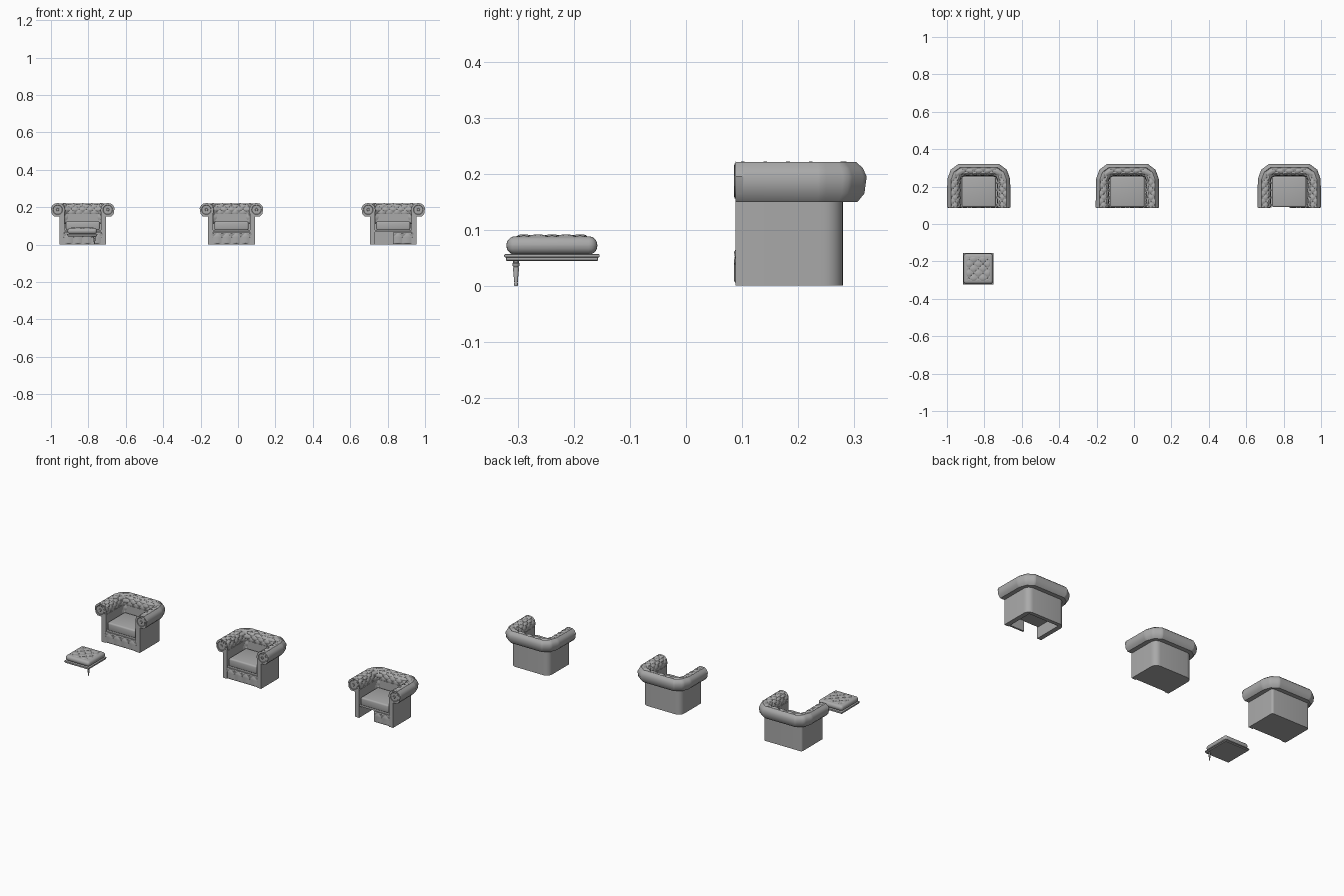
import bpy, bmesh, math
from mathutils import Matrix, Vector

cube = bpy.data.objects.get("Cube")
if cube:
    bpy.data.objects.remove(cube)

grey = bpy.data.materials.new("grey_leather")
grey.use_nodes = True
grey.diffuse_color = (0.4, 0.4, 0.4, 1)
grey.node_tree.nodes["Principled BSDF"].inputs["Base Color"].default_value = (0.4, 0.4, 0.4, 1)
made = []


def add(name, mesh, loc=(0, 0, 0)):
    ob = bpy.data.objects.new(name, mesh)
    ob.location = loc
    bpy.context.collection.objects.link(ob)
    made.append(ob)
    return ob


def finish(bm, name):
    mesh = bpy.data.meshes.new(name)
    bm.to_mesh(mesh)
    bm.free()
    mesh.materials.append(grey)
    return mesh


def box(name, lo, hi, bevel=0.0, seg=3):
    bm = bmesh.new()
    size = [h - l for l, h in zip(lo, hi)]
    mid = [(h + l) / 2 for l, h in zip(lo, hi)]
    bmesh.ops.create_cube(bm, size=1, matrix=Matrix.Translation(mid) @ Matrix.Diagonal((*size, 1)))
    if bevel:
        bmesh.ops.bevel(bm, geom=bm.edges[:], offset=bevel, segments=seg, profile=0.5, affect='EDGES')
    return finish(bm, name)


def lathe(name, profile, sides=12):
    bm = bmesh.new()
    rings = [[bm.verts.new((r * math.cos(2 * math.pi * k / sides), r * math.sin(2 * math.pi * k / sides), z))
              for k in range(sides)] for r, z in profile]
    for a, b in zip(rings, rings[1:]):
        for k in range(sides):
            m = (k + 1) % sides
            bm.faces.new((a[k], a[m], b[m], b[k]))
    bm.faces.new(rings[0])
    bm.faces.new(rings[-1])
    bmesh.ops.recalc_face_normals(bm, faces=bm.faces)
    return finish(bm, name)


def tuft(a, b):
    # padded diamonds: creases where a+b or a-b is whole
    return math.sqrt(abs(math.sin(math.pi * (a + b)) * math.sin(math.pi * (a - b))))


def button(bm, co, r=0.0028):
    bmesh.ops.create_icosphere(bm, subdivisions=1, radius=r, matrix=Matrix.Translation(co))


def tufted_pad(name, w, h, nx, ny, coords, place, buttons):
    # grid whose height follows the tuft pattern; place maps (u, v, height) to space
    bm = bmesh.new()
    rows = []
    for j in range(ny + 1):
        v = h * j / ny
        row = []
        for i in range(nx + 1):
            u = w * i / nx
            edge = min(1, 0.2 + min(u, w - u, v, h - v) / 0.006)
            row.append(bm.verts.new(place(u, v, tuft(*coords(u, v)) * edge)))
        rows.append(row)
    for r, s in zip(rows, rows[1:]):
        for i in range(nx):
            bm.faces.new((r[i], r[i + 1], s[i + 1], s[i]))
    for u, v in buttons:
        button(bm, place(u, v, 0.3))
    return finish(bm, name)


def rolled_upholstery():
    # inner and outer rails of the back, half of them mirrored
    inner = [(-.095, .088), (-.095, .235), (-.089, .249), (-.075, .255)]
    outer = [(-.17, .088), (-.168, .24), (-.15, .29), (-.108, .322)]
    flip = lambda pts: pts + [(-x, y) for x, y in reversed(pts)]
    inner, outer = flip(inner), flip(outer)
    stations, run = [], 0.0
    for k, n in enumerate((38, 5, 5, 44, 5, 5, 38)):
        p, q = Vector(inner[k]), Vector(inner[k + 1])
        s, t = Vector(outer[k]), Vector(outer[k + 1])
        for i in range(n + (k == 6)):
            f = i / n
            stations.append((p.lerp(q, f), s.lerp(t, f), run + (q - p).length * f))
        run += (q - p).length
    # cross-section: inside wall, over the roll, down to the body
    key = [(.06, .112), (.05, .16), (0, .185), (.06, .205), (.22, .218), (.45, .222),
           (.72, .221), (.9, .21), (1, .195), (.94, .165), (.76, .15), (.38, .15)]
    section, dist = [], 0.0
    for k, (a, b) in enumerate(zip(key, key[1:])):
        n = 7 if k < 6 else 1
        step = math.hypot((b[0] - a[0]) * .075, b[1] - a[1])
        for i in range(n):
            f = i / n
            section.append((a[0] + (b[0] - a[0]) * f, a[1] + (b[1] - a[1]) * f, dist + step * f, k < 6))
        dist += step
    section.append((*key[-1], dist, False))

    bm = bmesh.new()
    rings, pattern = [], []
    for p, q, u in stations:
        ring = []
        for t, z, v, soft in section:
            vert = bm.verts.new((*p.lerp(q, t), z))
            ring.append(vert)
            if soft and v > .008:
                pattern.append((vert, (u - run / 2) / .04, (v - .012) / .045))
        rings.append(ring)
    m = len(section)
    for r, s in zip(rings, rings[1:]):
        for k in range(m):
            bm.faces.new((r[k], r[(k + 1) % m], s[(k + 1) % m], s[k]))
    bm.faces.new(rings[0])
    bm.faces.new(rings[-1])
    bmesh.ops.recalc_face_normals(bm, faces=bm.faces)
    bm.normal_update()
    ends = set(rings[0] + rings[-1])
    moves = [(v, v.normal * .006 * (tuft(a, b) - 1)) for v, a, b in pattern if v not in ends]
    for v, d in moves:
        v.co += d
    # buttons in the crossing creases
    for i in range(-12, 13):
        for j in range(0, 6):
            if (i + j) % 2 == 0:
                near = min(pattern, key=lambda e: (e[1] - i / 2) ** 2 + (e[2] - j / 2) ** 2)
                if abs(near[1] - i / 2) + abs(near[2] - j / 2) < .2:
                    button(bm, near[0].co.copy())
    return finish(bm, "rolled_upholstery")


def body_shell(name, r):
    # U-shaped wall with rounded back corners
    outline = [(.125, .088)]
    for k in range(7):
        a = math.pi / 2 * k / 6
        outline.append((.125 - r + r * math.cos(a), .28 - r + r * math.sin(a)))
    outline += [(-x, y) for x, y in reversed(outline)]
    outline += [(-.098, .088), (-.098, .258), (.098, .258), (.098, .088)]
    bm = bmesh.new()
    face = bm.faces.new([bm.verts.new((x, y, 0.001)) for x, y in outline])
    top = bmesh.ops.extrude_face_region(bm, geom=[face])
    for v in top["geom"]:
        if isinstance(v, bmesh.types.BMVert):
            v.co.z = .165
    bmesh.ops.recalc_face_normals(bm, faces=bm.faces)
    return finish(bm, name)


def front_panel(x0, x1):
    # pleated panel: diamonds above the button row, straight pleats below
    w, h, row = x1 - x0, .062, .036
    return tufted_pad("front_panel", w, h, int(w / .003), 24,
                      lambda u, v: ((x0 + u) / .05, max(0, v - row) / .05),
                      lambda u, v, f: (x0 + u, .0905 - .005 * f, .004 + v),
                      [(k * .05 - x0, row) for k in range(-2, 3) if x0 + .004 < k * .05 < x1 - .004])


roll = rolled_upholstery()
cushion = box("seat_cushion", (-.091, .09, .077), (.091, .254, .124), .009)
deck = box("seat_deck", (-.1, .094, .067), (.1, .262, .079))
floor = box("base_plate", (-.1, .094, .001), (.1, .262, .006))
scroll = lathe("scroll_disc", [(.031, 0), (.031, .003), (.026, .004), (.024, .0025), (.008, .0025), (.006, .004)], 20)

# Three armchairs; the third has half its front panel and no base plate
for label, cx, radius, start in (("right", -.83, .012, -.11), ("middle", -.035, .035, -.11), ("left", .83, .035, 0)):
    loc = (cx, 0, 0)
    add(label + "_chair_roll", roll, loc)
    add(label + "_chair_cushion", cushion, loc)
    add(label + "_chair_deck", deck, loc)
    add(label + "_chair_body", body_shell("body", radius), loc)
    add(label + "_chair_front_panel", front_panel(start, .11), loc)
    add(label + "_chair_panel_back", box("panel_back", (start, .0895, .004), (.11, .1, .066)), loc)
    if start < 0:
        add(label + "_chair_base_plate", floor, loc)
    for side in (-1, 1):
        disc = add(label + "_chair_scroll", scroll, (cx + side * .134, .0895, .187))
        disc.rotation_euler.x = math.pi / 2

# Footstool
sx, sy = -.8325, -.239
at = (sx, sy, 0)
add("stool_cushion", box("stool_cushion", (-.079, -.081, .056), (.079, .081, .0885), .0155, 5), at)
add("stool_tufting", tufted_pad(
    "stool_tufting", .13, .13, 52, 52,
    lambda u, v: ((u - .065) / .05, (v - .065) / .05),
    lambda u, v, f: (u - .065, v - .065, .0865 + .0055 * f),
    [(.065 + i * .025, .065 + j * .025) for i in range(-2, 3) for j in range(-2, 3) if (i + j) % 2 == 0]), at)
add("stool_upper_rail", box("stool_upper_rail", (-.081, -.085, .051), (.081, .085, .057), .002, 2), at)
add("stool_lower_rail", box("stool_lower_rail", (-.078, -.082, .045), (.078, .082, .0515), .001, 1), at)
add("stool_leg", lathe("stool_leg", [(.003, 0), (.0035, .004), (.003, .006), (.0055, .032), (.0045, .034),
                                     (.0065, .037), (.0065, .04), (.005, .042), (.006, .046)]),
    (sx + .065, sy - .064, 0))

bpy.ops.object.select_all(action='DESELECT')
for ob in made:
    ob.select_set(True)
bpy.context.view_layer.objects.active = made[0]
bpy.ops.object.shade_smooth_by_angle(angle=math.radians(35))
